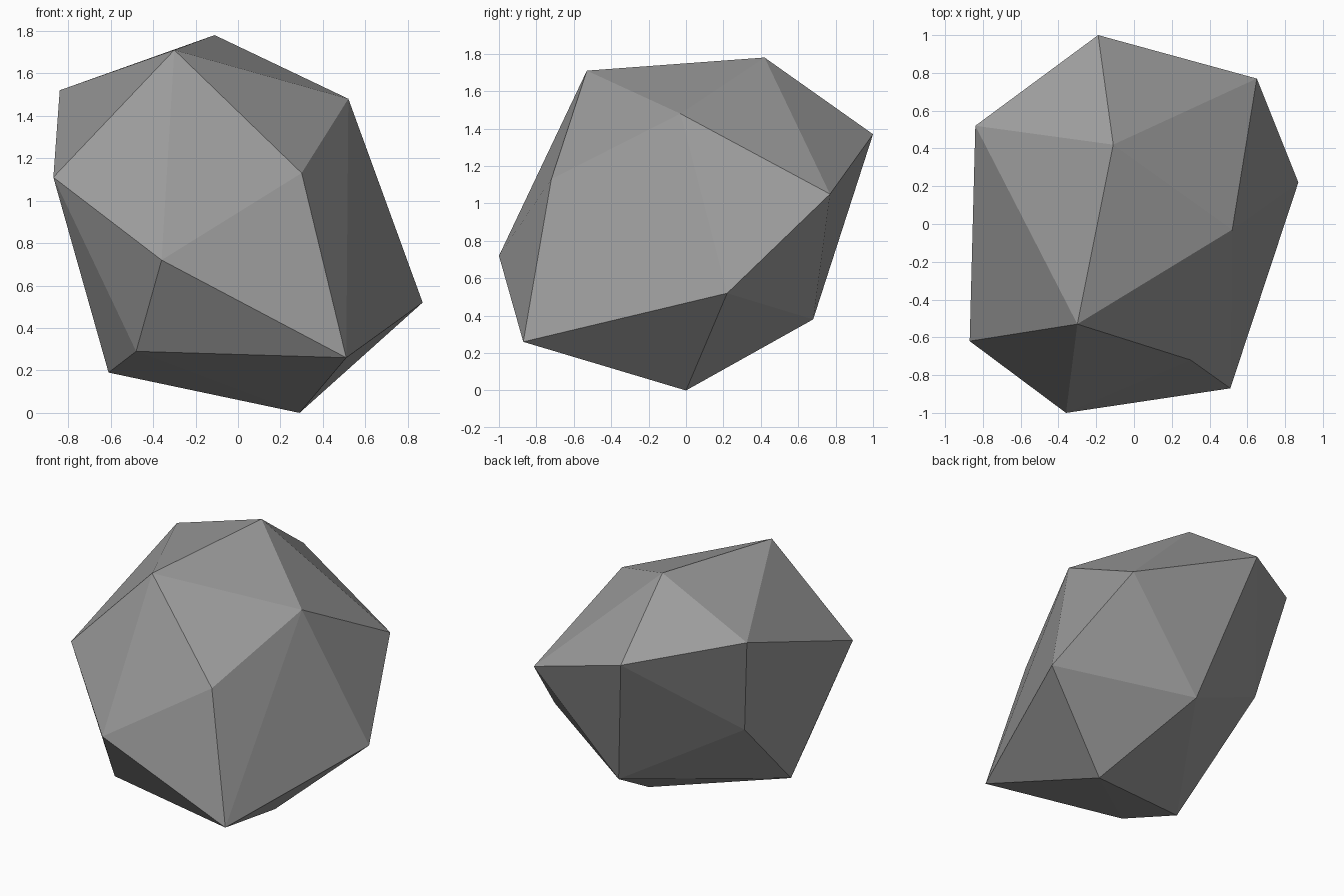
import bpy
import bmesh

# Remove the default object
default_cube = bpy.data.objects.get("Cube")
if default_cube:
    bpy.data.objects.remove(default_cube, do_unlink=True)


def make_material(name, color):
    material = bpy.data.materials.new(name)
    material.use_nodes = True
    material.diffuse_color = color
    material.node_tree.nodes["Principled BSDF"].inputs["Base Color"].default_value = color
    return material


def hull_object(name, corners, material):
    """Wrap a flat-shaded convex skin around a set of corner points."""
    bm = bmesh.new()
    for corner in corners:
        bm.verts.new(corner)
    bmesh.ops.convex_hull(bm, input=list(bm.verts))
    loose = [v for v in bm.verts if not v.link_faces]
    bmesh.ops.delete(bm, geom=loose, context="VERTS")
    bmesh.ops.recalc_face_normals(bm, faces=list(bm.faces))
    for face in bm.faces:
        face.smooth = False
    mesh = bpy.data.meshes.new(name)
    bm.to_mesh(mesh)
    bm.free()
    mesh.materials.append(material)
    obj = bpy.data.objects.new(name, mesh)
    bpy.context.collection.objects.link(obj)
    return obj


# Corners of the rock, grouped from the crown down to the foot
crown = [(-.11, .42, 1.78), (-.30, -.53, 1.71), (-.84, .52, 1.52),
         (.52, -.03, 1.48), (-.19, 1, 1.37)]
girdle = [(-.87, -.62, 1.11), (.30, -.72, 1.13), (.65, .77, 1.05),
          (-.36, -1, .72), (-.71, .36, .81), (.87, .22, .52)]
foot = [(.51, -.87, .26), (-.48, -.69, .29), (-.61, -.30, .19),
        (.05, .68, .38), (.29, 0, 0)]

# Single faceted boulder
stone_grey = make_material("stone grey", (.33, .33, .33, 1))
hull_object("faceted_rock", crown + girdle + foot, stone_grey)
